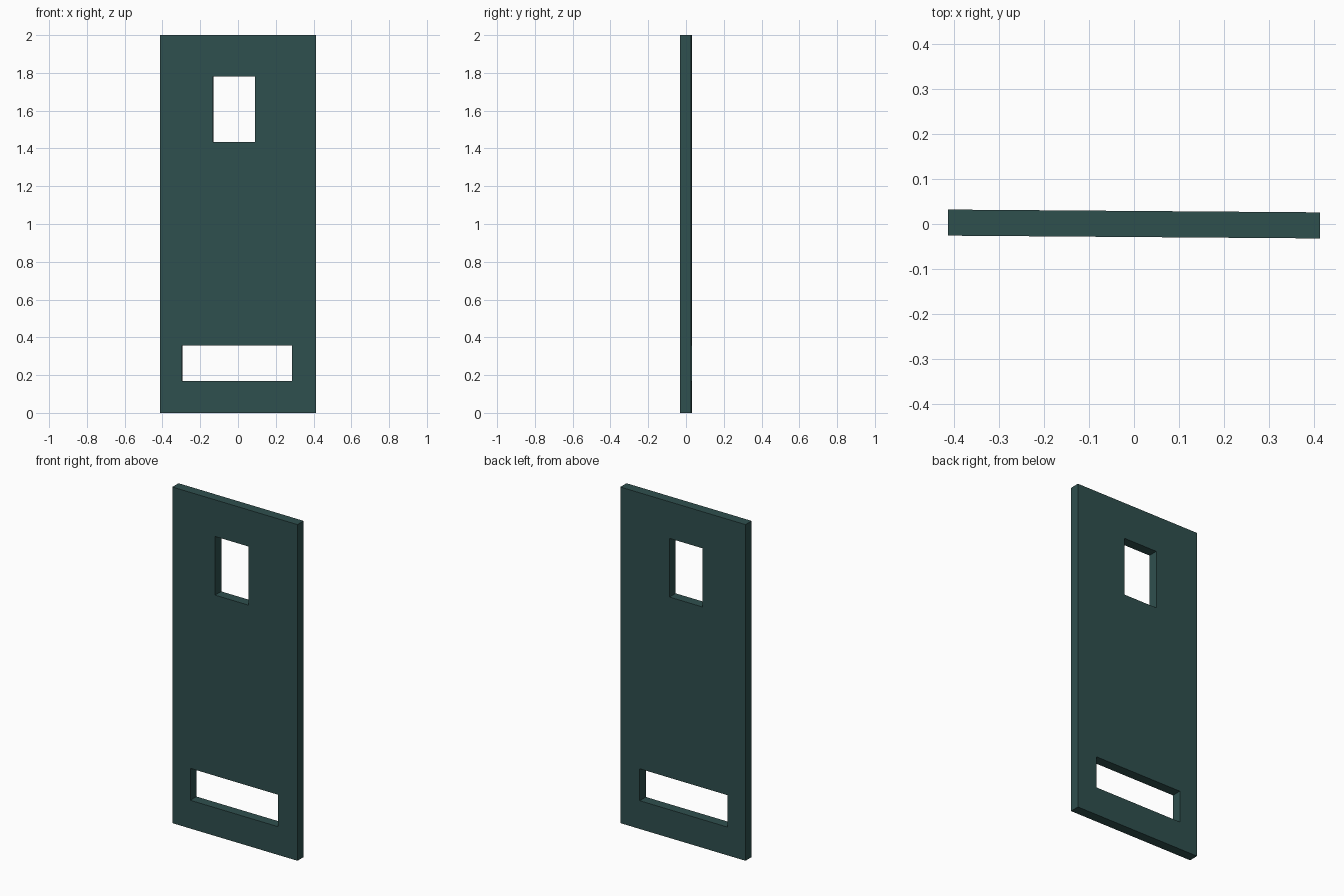
import bpy, bmesh, math

if "Cube" in bpy.data.objects:
    bpy.data.objects.remove(bpy.data.objects["Cube"])

WIDTH, HEIGHT, THICK = 0.828, 2.0, 0.058
# openings as (x0, x1, z0, z1)
OPENINGS = [(-0.131, 0.089, 1.433, 1.782),   # upper window
            (-0.295, 0.286, 0.168, 0.358)]   # lower vent

xs = sorted({-WIDTH / 2, WIDTH / 2, *(v for o in OPENINGS for v in o[:2])})
zs = sorted({0.0, HEIGHT, *(v for o in OPENINGS for v in o[2:])})


def is_open(x, z):
    return any(a < x < b and c < z < d for a, b, c, d in OPENINGS)


# Front sheet of the panel, leaving the openings free
bm = bmesh.new()
grid = {(i, k): bm.verts.new((x, -THICK / 2, z))
        for i, x in enumerate(xs) for k, z in enumerate(zs)}
for i in range(len(xs) - 1):
    for k in range(len(zs) - 1):
        if not is_open((xs[i] + xs[i + 1]) / 2, (zs[k] + zs[k + 1]) / 2):
            bm.faces.new([grid[i, k], grid[i + 1, k],
                          grid[i + 1, k + 1], grid[i, k + 1]])
bmesh.ops.delete(bm, geom=[v for v in bm.verts if not v.link_faces], context='VERTS')

# Thicken backwards, keeping the front sheet
ext = bmesh.ops.extrude_face_region(bm, geom=bm.faces[:], use_keep_orig=True)
bmesh.ops.translate(bm, vec=(0, THICK, 0),
                    verts=[g for g in ext['geom'] if isinstance(g, bmesh.types.BMVert)])
bmesh.ops.recalc_face_normals(bm, faces=bm.faces[:])

mesh = bpy.data.meshes.new("door_panel")
bm.to_mesh(mesh)
bm.free()
panel = bpy.data.objects.new("door_panel", mesh)
bpy.context.collection.objects.link(panel)

# The panel is turned very slightly about the vertical
panel.rotation_euler.z = math.radians(-0.43)

mat = bpy.data.materials.new("dark slate green")
mat.diffuse_color = (0.028, 0.079, 0.076, 1)
mat.use_nodes = True
mat.node_tree.nodes["Principled BSDF"].inputs["Base Color"].default_value = mat.diffuse_color
mesh.materials.append(mat)
